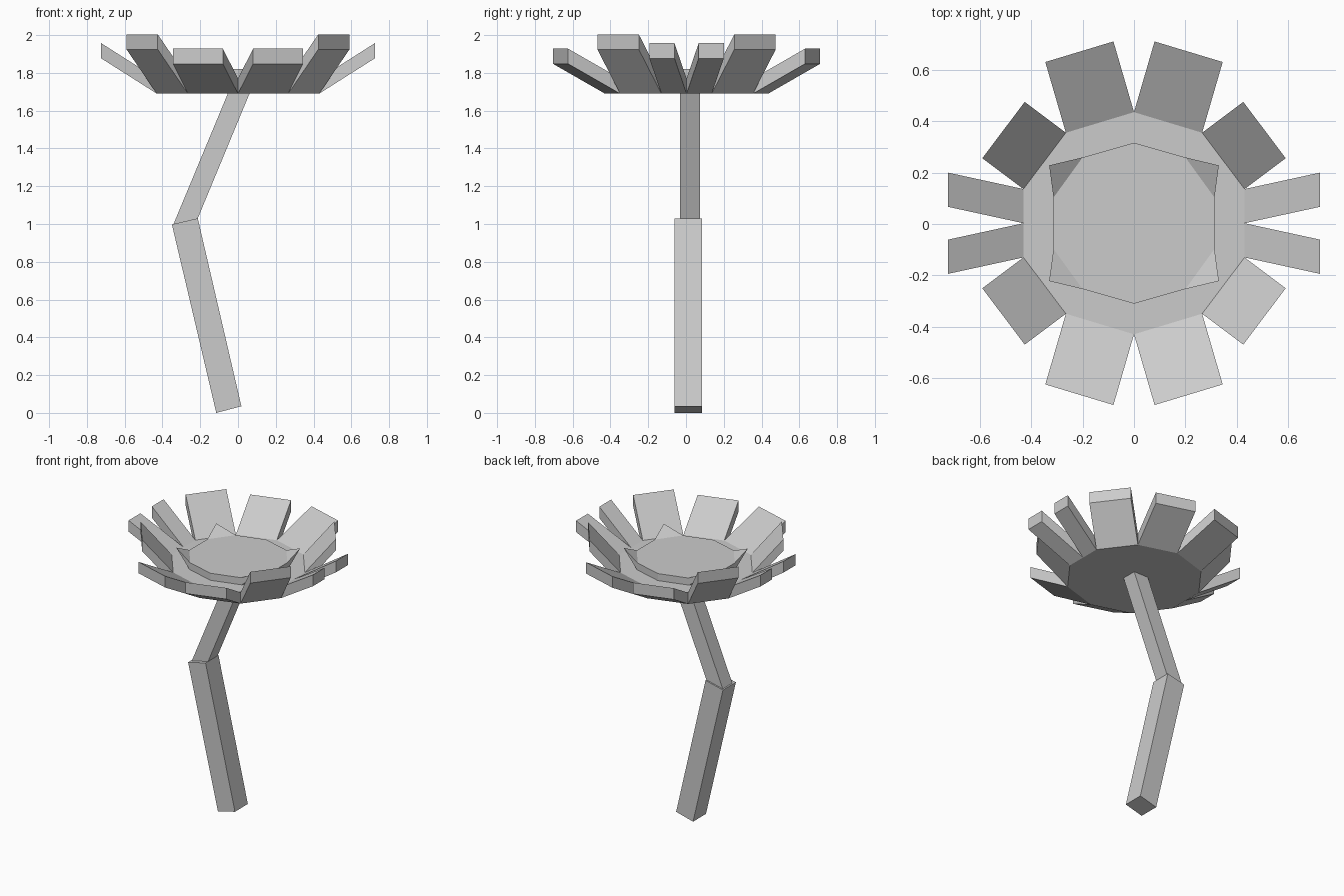
import bpy, bmesh
from mathutils import Vector

if "Cube" in bpy.data.objects:
    bpy.data.objects.remove(bpy.data.objects["Cube"])

CY = 0.003  # small offset of the bloom in y


def finish(bm, name):
    bmesh.ops.recalc_face_normals(bm, faces=bm.faces)
    me = bpy.data.meshes.new(name)
    bm.to_mesh(me)
    bm.free()
    ob = bpy.data.objects.new(name, me)
    bpy.context.collection.objects.link(ob)
    return ob


def full_ring(quarter):
    # quarter runs from the +x axis to the +y axis; mirror it to a closed ring
    half = quarter + [(-x, y) for x, y in reversed(quarter[:-1])]
    return half + [(x, -y) for x, y in reversed(half[1:-1])]


def prism(points, z0, z1):
    bm = bmesh.new()
    low = [bm.verts.new((x, y + CY, z0)) for x, y in points]
    high = [bm.verts.new((x, y + CY, z1)) for x, y in points]
    n = len(points)
    bm.faces.new(low[::-1])
    bm.faces.new(high)
    sides = [bm.faces.new((low[i], low[(i + 1) % n], high[(i + 1) % n], high[i]))
             for i in range(n)]
    return bm, sides


def signed(v, like):
    # put a first-quadrant offset into the quadrant of another point
    return Vector((v[0] if like.x > 0 else -v[0],
                   v[1] if like.y > 0 else -v[1], v[2]))


# Flower base: twelve-sided disc, each side face pulled out into a petal
bm, sides = prism(full_ring([(.43, 0), (.43, .133), (.265, .352), (0, .432)]), 1.69, 1.77)
offsets = [(.294, .064, .187), (.16, .12, .234), (.08, .275, .158)]
order = offsets + offsets[::-1]
for face, off in zip(sides, order * 2):
    move = signed(off, face.calc_center_median())
    new = bmesh.ops.extrude_discrete_faces(bm, faces=[face])["faces"][0]
    bmesh.ops.translate(bm, vec=move, verts=new.verts)
finish(bm, "petals")

# Raised centre with a pointed tip on each diagonal side
bm, sides = prism(full_ring([(.313, 0), (.313, .1), (.2, .256), (0, .313)]), 1.765, 1.82)
for i in (1, 4, 7, 10):
    c = sides[i].calc_center_median()
    tip = signed((.33, .225, 1.88), c)
    tip.y += CY
    new = bmesh.ops.poke(bm, faces=[sides[i]])
    new["verts"][0].co = tip
finish(bm, "flower_centre")


# Stem: two square bars, drawn as side profiles and extruded in y
def bar(name, profile, y0, y1):
    bm = bmesh.new()
    face = bm.faces.new([bm.verts.new((x, y0, z)) for x, z in profile])
    ext = bmesh.ops.extrude_face_region(bm, geom=[face])["geom"]
    bmesh.ops.translate(bm, vec=(0, y1 - y0, 0),
                        verts=[g for g in ext if isinstance(g, bmesh.types.BMVert)])
    finish(bm, name)


bar("lower_stem", [(-.115, 0), (.018, .035), (-.213, 1.03), (-.35, .998)], -.06, .085)
bar("upper_stem", [(-.342, .998), (-.215, 1.025), (.065, 1.70), (-.05, 1.70)], -.032, .075)
